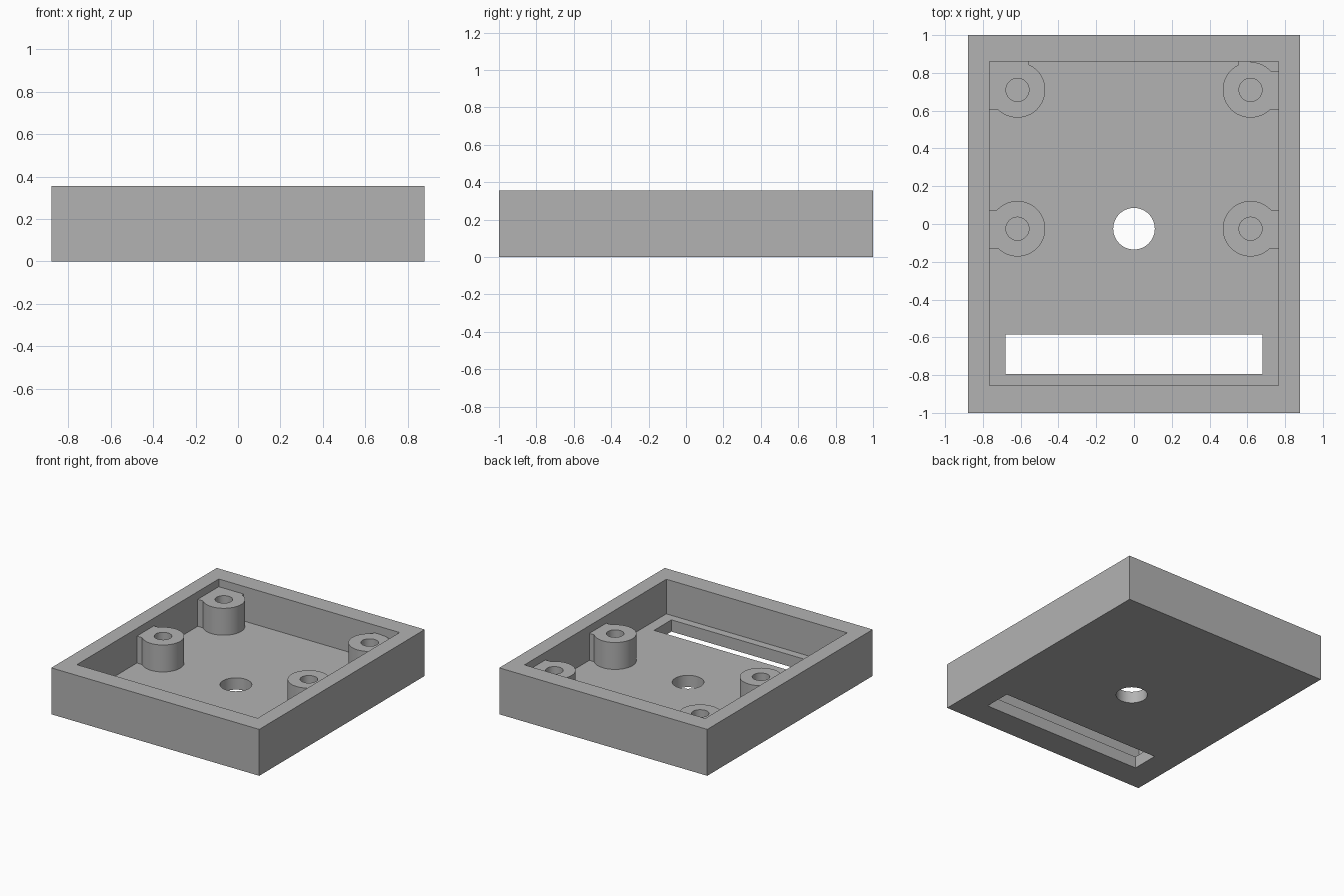
import bpy

HEIGHT, FLOOR, BOSS_TOP = 0.355, 0.09, 0.296
HOLE_Y = -0.025

cube = bpy.data.objects.get("Cube")
if cube:
    bpy.data.objects.remove(cube, do_unlink=True)

grey = bpy.data.materials.new("light grey")
grey.use_nodes = True
grey.diffuse_color = (0.45, 0.45, 0.45, 1)
grey.node_tree.nodes["Principled BSDF"].inputs["Base Color"].default_value = (0.45, 0.45, 0.45, 1)


def box(name, x, y, z):
    """Box from (min, max) pairs on each axis."""
    spans = (x, y, z)
    bpy.ops.mesh.primitive_cube_add(size=1, location=[(a + b) / 2 for a, b in spans])
    obj = bpy.context.object
    obj.name = name
    obj.scale = [b - a for a, b in spans]
    bpy.ops.object.transform_apply(location=True, rotation=False, scale=True)
    obj.data.materials.append(grey)
    return obj


def cylinder(name, x, y, radius, z0, z1):
    bpy.ops.mesh.primitive_cylinder_add(vertices=64, radius=radius, depth=z1 - z0,
                                        location=(x, y, (z0 + z1) / 2))
    obj = bpy.context.object
    obj.name = name
    bpy.ops.object.transform_apply(location=True, rotation=False, scale=True)
    obj.data.materials.append(grey)
    return obj


def combine(target, tool, operation):
    """Apply a boolean and discard the tool."""
    tool.hide_render = True
    mod = target.modifiers.new(operation, 'BOOLEAN')
    mod.operation, mod.solver, mod.object = operation, 'EXACT', tool
    bpy.context.view_layer.objects.active = target
    bpy.ops.object.modifier_apply(modifier=mod.name)
    bpy.data.objects.remove(tool, do_unlink=True)


# Open tray with walls and floor
tray = box("enclosure_tray", (-0.88, 0.88), (-1, 1), (0, HEIGHT))
combine(tray, box("cavity", (-0.765, 0.765), (-0.855, 0.86), (FLOOR, 0.5)), 'DIFFERENCE')

# Screw bosses, each webbed to the side wall
root = FLOOR - 0.03
for side in (-1, 1):
    for y in (HOLE_Y, 0.71):
        x = side * 0.617
        boss = cylinder("screw_boss", x, y, 0.147, root, BOSS_TOP)
        outer = sorted((side * 0.65, side * 0.8))
        combine(boss, box("side_web", outer, (y - 0.104, y + 0.1), (root, BOSS_TOP)), 'UNION')
        if y > 0:
            # The rear bosses also reach the back wall; one fills its corner
            span = (-0.8, -0.555) if side < 0 else (0.55, 0.617)
            combine(boss, box("back_web", span, (0.7, 0.9), (root, BOSS_TOP)), 'UNION')
        combine(tray, boss, 'UNION')
        combine(tray, cylinder("screw_hole", x, y, 0.061, FLOOR, 0.5), 'DIFFERENCE')

# Openings through the floor
combine(tray, cylinder("cable_hole", 0, HOLE_Y, 0.11, -0.1, 0.2), 'DIFFERENCE')
combine(tray, box("slot", (-0.68, 0.68), (-0.795, -0.585), (-0.1, 0.2)), 'DIFFERENCE')

bpy.ops.object.select_all(action='DESELECT')
tray.select_set(True)
bpy.context.view_layer.objects.active = tray
bpy.ops.object.shade_smooth_by_angle(angle=0.5)
